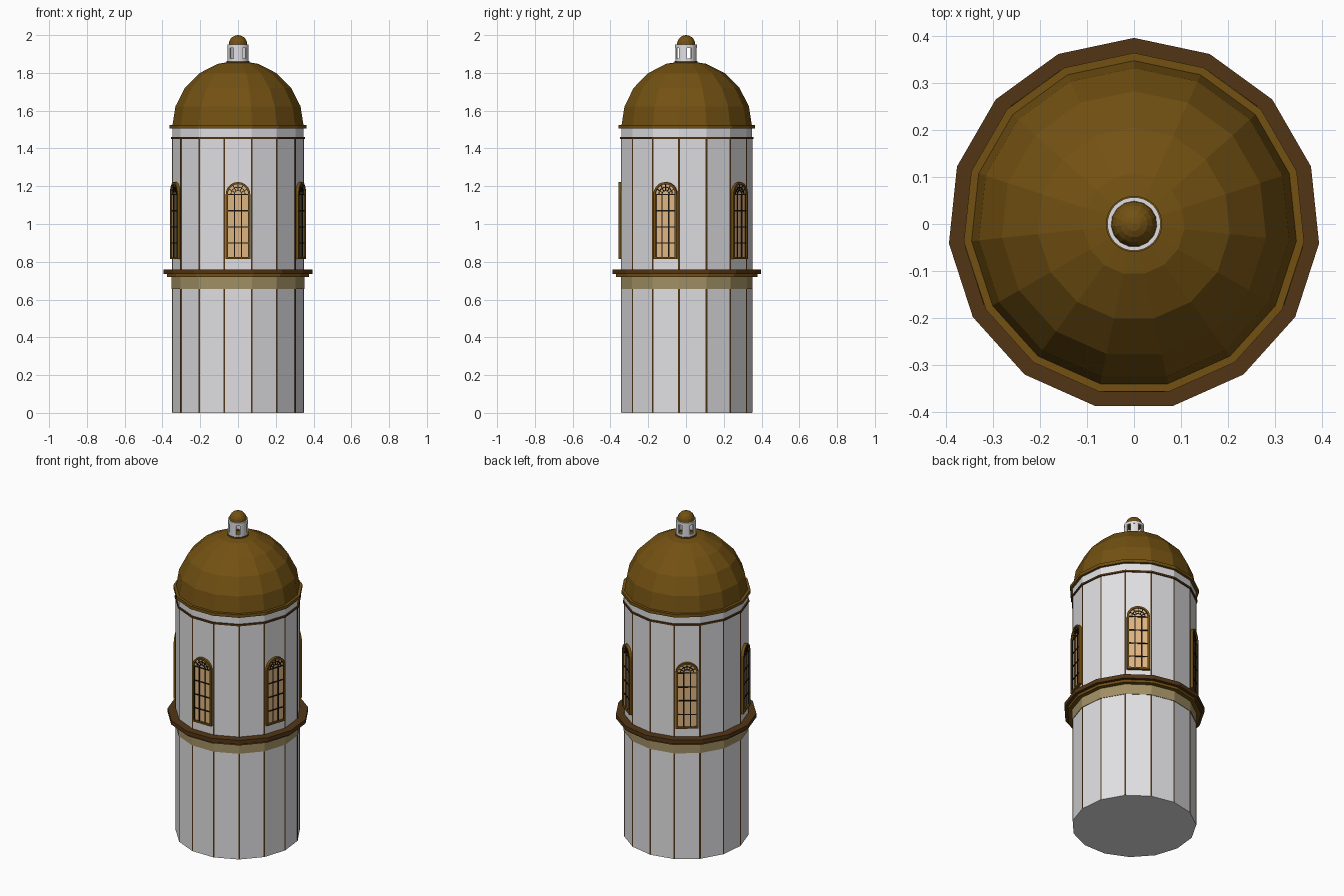
import bpy, bmesh, math
from mathutils import Vector

if "Cube" in bpy.data.objects:
    bpy.data.objects.remove(bpy.data.objects["Cube"])

SIDES = 15
STEP = 2 * math.pi / SIDES
R = 0.35
APO = R * math.cos(STEP / 2)


def material(name, rgb):
    m = bpy.data.materials.new(name)
    m.diffuse_color = (*rgb, 1)
    m.use_nodes = True
    m.node_tree.nodes["Principled BSDF"].inputs["Base Color"].default_value = m.diffuse_color
    return m


WHITE = material("white_plaster", (0.75, 0.74, 0.76))
OCHRE = material("ochre_roof", (0.17, 0.082, 0.006))
BROWN = material("dark_brown_trim", (0.085, 0.036, 0.008))
KHAKI = material("khaki_band", (0.36, 0.28, 0.13))
GLASS = material("warm_glass", (0.74, 0.46, 0.22))
BLACK = material("black_bars", (0.01, 0.008, 0.005))


def finish(name, bm, mat):
    bmesh.ops.remove_doubles(bm, verts=bm.verts, dist=1e-5)
    bmesh.ops.recalc_face_normals(bm, faces=bm.faces)
    me = bpy.data.meshes.new(name)
    bm.to_mesh(me)
    bm.free()
    me.materials.append(mat)
    ob = bpy.data.objects.new(name, me)
    bpy.context.collection.objects.link(ob)
    return ob


def lathe(name, profile, mat, sides=SIDES, start=math.pi / 2, closed=False):
    """Revolve an (r, z) profile into a faceted solid."""
    bm = bmesh.new()
    rows = []
    for i in range(sides):
        a = start + i * 2 * math.pi / sides
        rows.append([bm.verts.new((r * math.cos(a), r * math.sin(a), z)) for r, z in profile])
    n = len(profile)
    for i in range(sides):
        p, q = rows[i], rows[(i + 1) % sides]
        for j in range(n if closed else n - 1):
            k = (j + 1) % n
            bm.faces.new((p[j], q[j], q[k], p[k]))
    bmesh.ops.dissolve_degenerate(bm, edges=bm.edges, dist=1e-6)
    return finish(name, bm, mat)


def ring(name, r0, r1, z0, z1, mat, sides=SIDES):
    return lathe(name, [(r0, z0), (r1, z0), (r1, z1), (r0, z1)], mat, sides, closed=True)


def prism(bm, pts, y0, y1):
    """Extrude an (x, z) outline from y0 to y1."""
    a = [bm.verts.new((x, y0, z)) for x, z in pts]
    b = [bm.verts.new((x, y1, z)) for x, z in pts]
    bm.faces.new(a)
    bm.faces.new(b[::-1])
    for i in range(len(pts)):
        j = (i + 1) % len(pts)
        bm.faces.new((a[i], b[i], b[j], a[j]))


def bar(bm, p, q, w, y0, y1):
    p, q = Vector(p), Vector(q)
    d = (q - p).normalized() * w / 2
    s = Vector((-d.y, d.x))
    prism(bm, [p + s, q + s, q - s, p - s], y0, y1)


def arch(hw, z0, zs, n=12):
    """Round-headed outline of half width hw."""
    arc = [(hw * math.cos(math.pi * i / n), zs + hw * math.sin(math.pi * i / n)) for i in range(n + 1)]
    return [(-hw, z0), (hw, z0)] + arc


def repeat(ob, count, step):
    """Linked copies turned around the tower axis."""
    for i in range(1, count):
        c = bpy.data.objects.new(f"{ob.name}_{i + 1}", ob.data)
        c.rotation_euler.z = ob.rotation_euler.z + i * step
        bpy.context.collection.objects.link(c)


# Tower walls
lathe("tower_wall", [(0, 0), (R, 0), (R, 1.515), (0, 1.515)], WHITE)

# Thin trim strips on the wall corners
bm = bmesh.new()
for z0, z1 in ((0.003, 0.66), (0.755, 1.455)):
    h = 0.0045
    a = math.tan(STEP / 2) * h
    sec = [(-h, R + 0.0015 - a), (0, R + 0.0015), (h, R + 0.0015 - a), (0, R - 0.01)]
    lo = [bm.verts.new((x, y, z0)) for x, y in sec]
    hi = [bm.verts.new((x, y, z1)) for x, y in sec]
    bm.faces.new(lo)
    bm.faces.new(hi)
    for i in range(4):
        j = (i + 1) % 4
        bm.faces.new((lo[i], lo[j], hi[j], hi[i]))
repeat(finish("corner_strip", bm, BROWN), SIDES, STEP)

# Middle cornice
ring("cornice_band", 0.34, 0.353, 0.657, 0.722, KHAKI)
ring("cornice_lower", 0.34, 0.378, 0.72, 0.737, OCHRE)
ring("cornice_upper", 0.34, 0.397, 0.735, 0.76, BROWN)

# Eaves mouldings
ring("eaves_line", 0.34, 0.357, 1.449, 1.46, BROWN)
ring("eaves_cornice", 0.34, 0.365, 1.506, 1.525, OCHRE)

# Main dome
lathe("dome", [(R * math.cos(math.radians(18 * i)) if i < 5 else 0,
                1.515 + R * math.sin(math.radians(18 * i))) for i in range(6)], OCHRE)

# Lantern: base and top rings joined by five piers with openings between
ring("lantern_foot", 0.045, 0.06, 1.85, 1.863, OCHRE, 30)
ring("lantern_base", 0.049, 0.056, 1.85, 1.877, WHITE, 30)
ring("lantern_top", 0.047, 0.057, 1.933, 1.95, WHITE, 30)
bm = bmesh.new()
arc = [math.radians(-90 - 24 + 12 * i) for i in range(5)]
sec = [(0.056 * math.cos(a), 0.056 * math.sin(a)) for a in arc]
sec += [(0.049 * math.cos(a), 0.049 * math.sin(a)) for a in reversed(arc)]
lo = [bm.verts.new((x, y, 1.87)) for x, y in sec]
hi = [bm.verts.new((x, y, 1.94)) for x, y in sec]
for i in range(len(sec)):
    j = (i + 1) % len(sec)
    bm.faces.new((lo[i], lo[j], hi[j], hi[i]))
repeat(finish("lantern_pier", bm, WHITE), 5, 3 * STEP)
lathe("lantern_dome", [(0, 1.945), (0.049, 1.945)] +
      [(0.049 * math.cos(math.radians(18 * i)) if i < 5 else 0,
        1.951 + 0.049 * math.sin(math.radians(18 * i))) for i in range(6)], OCHRE)

# Five arched windows, modelled on the front face
HW, Z0, ZS = 0.065, 0.815, 1.157
IN = 0.054
bm = bmesh.new()
prism(bm, arch(0.06, Z0 + 0.005, ZS), -APO - 0.007, -APO + 0.003)
repeat(finish("window_glass", bm, GLASS), 5, 3 * STEP)

bm = bmesh.new()
outer, inner = arch(HW, Z0, ZS), arch(IN, Z0 + 0.011, ZS)
yf, yb = -APO - 0.016, -APO + 0.003
loops = [[bm.verts.new((x, y, z)) for x, z in o]
         for o, y in ((outer, yb), (outer, yf), (inner, yf), (inner, yb))]
for p, q in zip(loops, loops[1:] + loops[:1]):
    for i in range(len(p)):
        j = (i + 1) % len(p)
        bm.faces.new((p[i], p[j], q[j], q[i]))
repeat(finish("window_frame", bm, OCHRE), 5, 3 * STEP)

# Glazing bars: grid below, fan in the arch
bm = bmesh.new()
yf, yb = -APO - 0.011, -APO - 0.004
W = 0.006
for x in (-0.019, 0.019):
    bar(bm, (x, Z0 + 0.01), (x, ZS), W, yf, yb)
for z in (0.9, 0.985, 1.07, ZS):
    bar(bm, (-IN, z), (IN, z), W, yf, yb)
for i in range(1, 6):
    a = math.pi * i / 6
    c, s = math.cos(a), math.sin(a)
    bar(bm, (0.02 * c, ZS + 0.02 * s), (IN * c, ZS + IN * s), 0.004, yf, yb)
for r in (0.02, 0.038):
    pts = [(r * math.cos(math.pi * i / 8), ZS + r * math.sin(math.pi * i / 8)) for i in range(9)]
    for p, q in zip(pts, pts[1:]):
        bar(bm, p, q, 0.004, yf, yb)
for x in (-IN, IN):
    bar(bm, (x, Z0 + 0.01), (x, ZS), 0.004, yf, yb)
repeat(finish("window_bars", bm, BLACK), 5, 3 * STEP)
